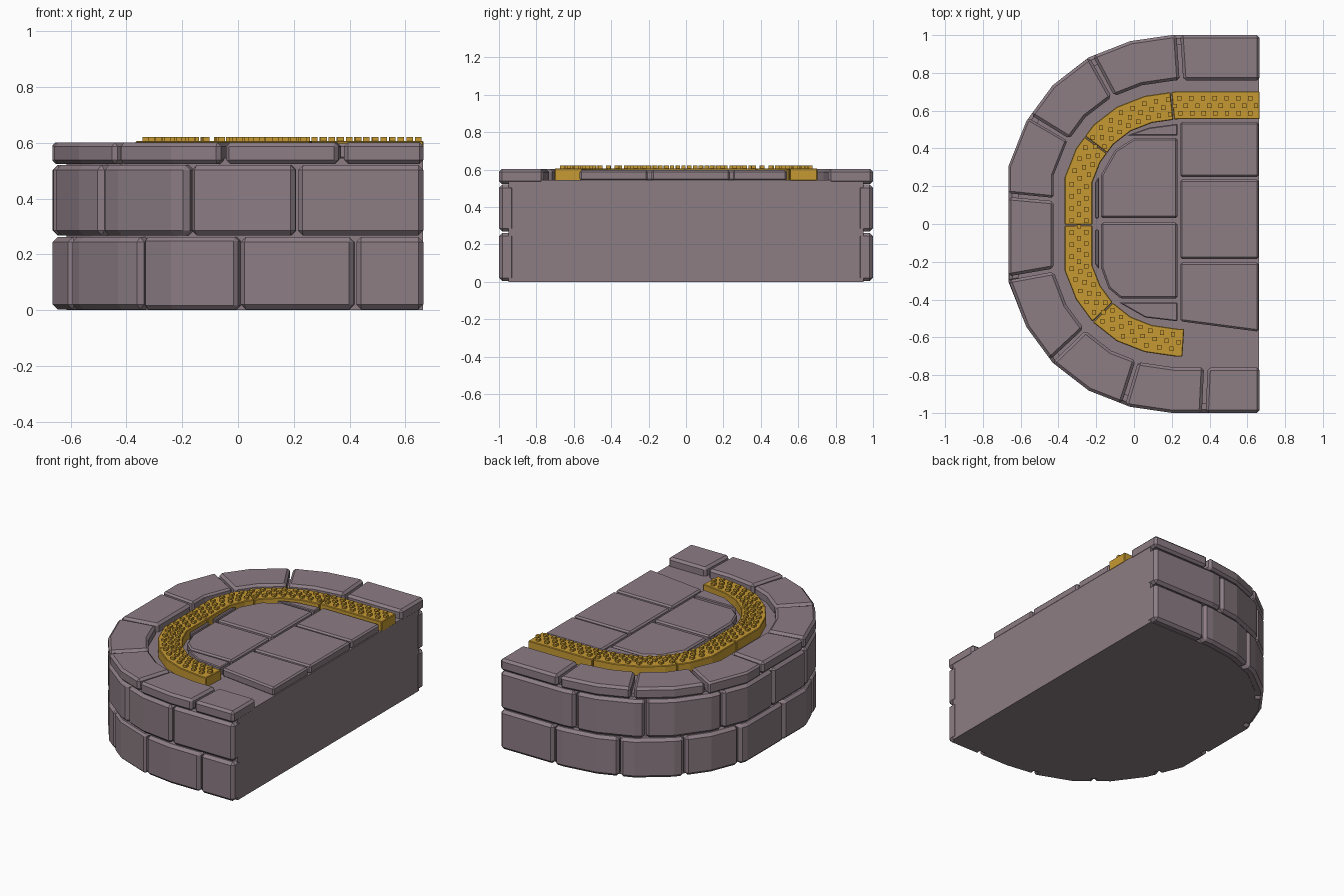
import bpy, bmesh
from mathutils import Vector, Matrix

if "Cube" in bpy.data.objects:
    bpy.data.objects.remove(bpy.data.objects["Cube"])


def material(name, rgb):
    m = bpy.data.materials.new(name)
    m.diffuse_color = (*rgb, 1)
    m.use_nodes = True
    m.node_tree.nodes["Principled BSDF"].inputs["Base Color"].default_value = m.diffuse_color
    return m


STONE = material("mauve stone", (0.262, 0.205, 0.231))
GOLD = material("gold", (0.565, 0.323, 0.033))

# Half of the D-shaped outline, mirrored in y
half = [(0.665, 1), (0.2, 1), (-0.02, 0.968), (-0.24, 0.882),
        (-0.43, 0.735), (-0.57, 0.545), (-0.665, 0.305)]
path = [Vector(p) for p in half + [(x, -y) for x, y in reversed(half)]]
starts = [0.0]
for a, b in zip(path, path[1:]):
    starts.append(starts[-1] + (b - a).length)
END = starts[-1]


def inset(i, d):
    """Outline corner i moved inwards by d."""
    def normal(k):
        t = (path[k + 1] - path[k]).normalized()
        return Vector((-t.y, t.x))
    n1 = normal(max(i - 1, 0))
    n2 = normal(min(i, len(path) - 2))
    n = (n1 + n2).normalized()
    return path[i] + n * d / n.dot(n1)


def point(s, d):
    """Point at distance s along the outline, inset by d."""
    s = min(max(s, 0), END)
    i = max(k for k in range(len(path) - 1) if starts[k] <= s)
    f = (s - starts[i]) / (starts[i + 1] - starts[i])
    return inset(i, d).lerp(inset(i + 1, d), f)


def finish(name, bm, mat):
    mesh = bpy.data.meshes.new(name)
    bmesh.ops.recalc_face_normals(bm, faces=bm.faces)
    bm.to_mesh(mesh)
    bm.free()
    mesh.materials.append(mat)
    ob = bpy.data.objects.new(name, mesh)
    bpy.context.collection.objects.link(ob)
    return ob


def prism(name, outline, z0, z1, mat=STONE, bevel=0.0):
    bm = bmesh.new()
    base = bm.faces.new([bm.verts.new((p[0], p[1], z0)) for p in outline])
    top = bmesh.ops.extrude_face_region(bm, geom=[base])["geom"]
    bmesh.ops.translate(bm, vec=(0, 0, z1 - z0),
                        verts=[v for v in top if isinstance(v, bmesh.types.BMVert)])
    if not base.is_valid or len(bm.faces) < len(outline) + 2:
        bm.faces.new([v for v in bm.verts if v.co.z == z0])
    ob = finish(name, bm, mat)
    if bevel:
        mod = ob.modifiers.new("chamfer", "BEVEL")
        mod.width, mod.segments = bevel, 1
        mod.limit_method, mod.angle_limit = "ANGLE", 0.6
    return ob


def band(name, s0, s1, d0, d1, z0, z1, mat=STONE, bevel=0.0):
    """Curved block following the outline between insets d0 and d1."""
    ss = [s0] + [s for s in starts if s0 + 0.015 < s < s1 - 0.015] + [s1]
    outline = [point(s, d0) for s in ss] + [point(s, d1) for s in reversed(ss)]
    prism(name, outline, z0, z1, mat, bevel)


def course(name, joints, gap, *args):
    cuts = [0] + joints + [END]
    for k, (a, b) in enumerate(zip(cuts, cuts[1:])):
        band(f"{name}_{k + 1}", a + (gap if k else 0),
             b - (gap if b < END else 0), *args)


# Solid core
core = [inset(i, 0.05) for i in range(len(path))]
core[0].x = core[-1].x = 0.663
prism("core", core, 0, 0.545)

# Two courses of wall blocks and the cap stones
course("lower_block", [0.395, 0.83, 1.23, 1.60, 2.04, 2.44, 2.87, 3.26, 3.68],
       0.004, 0, 0.085, 0.003, 0.262, STONE, 0.018)
course("upper_block", [0.545, 0.99, 1.48, 1.93, 2.28, 2.66, 3.07, 3.47],
       0.004, 0, 0.085, 0.268, 0.52, STONE, 0.018)
course("cap_stone", [0.43, 0.91, 1.37, 1.81, 2.25, 2.75, 3.20, 3.63],
       0.01, 0, 0.24, 0.524, 0.602, STONE, 0.015)

# Floor slabs
slabs = [
    [(0.66, 0.54), (0.245, 0.54), (0.245, 0.25), (0.66, 0.25)],
    [(0.66, 0.235), (0.245, 0.235), (0.245, -0.185), (0.66, -0.185)],
    [(0.66, -0.205), (0.245, -0.205), (0.245, -0.515), (0.66, -0.57)],
    [(0.23, 0.455), (0.0, 0.455), (-0.1, 0.39), (-0.175, 0.26),
     (-0.175, 0.032), (0.23, 0.032)],
    [(0.23, 0.007), (-0.175, 0.007), (-0.175, -0.23), (-0.135, -0.34),
     (-0.07, -0.395), (0.23, -0.395)],
    [(0.23, 0.53), (0.08, 0.51), (-0.04, 0.468), (0.23, 0.468)],
    [(0.23, -0.515), (0.06, -0.495), (-0.08, -0.415), (0.23, -0.415)],
    [(-0.185, 0.25), (-0.207, 0.22), (-0.207, 0.03), (-0.185, 0.03)],
    [(-0.185, -0.24), (-0.207, -0.21), (-0.207, -0.03), (-0.185, -0.03)],
]
for k, slab in enumerate(slabs):
    prism(f"floor_slab_{k + 1}", slab, 0.54, 0.597, STONE, 0.01 if k < 5 else 0.005)

# Raised gold strip in five pieces
cuts = [0, 0.50, 1.28, 1.97, 2.75, 3.50]
for k, (a, b) in enumerate(zip(cuts, cuts[1:])):
    band(f"gold_strip_{k + 1}", a + (0.003 if k else 0), b - 0.003,
         0.298, 0.445, 0.54, 0.607, GOLD, 0.004)

# Square studs in three staggered rows
bm = bmesh.new()
s, k = 0.02, 0
while s < 3.48:
    for d in ((0.335, 0.413) if k % 2 else (0.374,)):
        p = point(s, d)
        bmesh.ops.create_cube(bm, size=1, matrix=Matrix.Translation((p.x, p.y, 0.612))
                              @ Matrix.Diagonal((0.023, 0.023, 0.018, 1)))
    s += 0.031 * 0.001 / (point(s + 0.001, 0.374) - point(s, 0.374)).length
    k += 1
finish("strip_studs", bm, GOLD)
